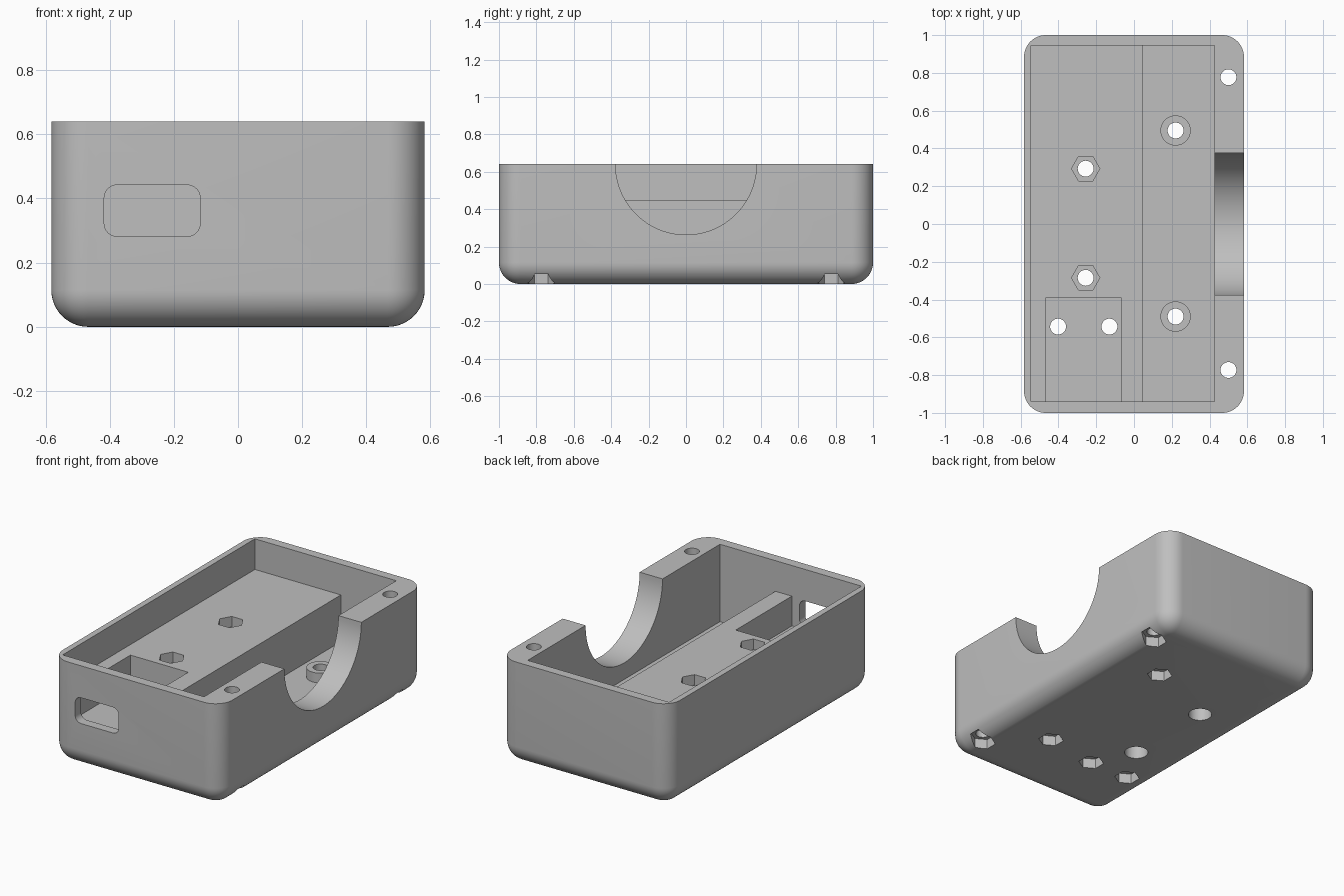
import bpy, bmesh, math
from mathutils import Matrix

cube = bpy.data.objects.get("Cube")
if cube:
    bpy.data.objects.remove(cube, do_unlink=True)

grey = bpy.data.materials.new("light grey plastic")
grey.use_nodes = True
colour = (0.52, 0.52, 0.52, 1)
grey.diffuse_color = colour
grey.node_tree.nodes["Principled BSDF"].inputs["Base Color"].default_value = colour


def add_object(name, bm):
    bmesh.ops.recalc_face_normals(bm, faces=bm.faces)
    mesh = bpy.data.meshes.new(name)
    bm.to_mesh(mesh)
    bm.free()
    mesh.materials.append(grey)
    obj = bpy.data.objects.new(name, mesh)
    bpy.context.collection.objects.link(obj)
    return obj


def box(x0, x1, y0, y1, z0, z1):
    bm = bmesh.new()
    size = Matrix.Diagonal((x1 - x0, y1 - y0, z1 - z0, 1))
    centre = Matrix.Translation(((x0 + x1) / 2, (y0 + y1) / 2, (z0 + z1) / 2))
    bmesh.ops.create_cube(bm, size=1, matrix=centre @ size)
    return bm


def round_edges(bm, rule, radius, segments):
    edges = [e for e in bm.edges if rule(*(v.co for v in e.verts))]
    bmesh.ops.bevel(bm, geom=edges, offset=radius, segments=segments,
                    profile=0.5, affect='EDGES')


def prism(x, y, z0, z1, radius, sides=48, turn=0):
    bm = bmesh.new()
    place = Matrix.Translation((x, y, (z0 + z1) / 2)) @ Matrix.Rotation(turn, 4, 'Z')
    bmesh.ops.create_cone(bm, cap_ends=True, segments=sides, radius1=radius,
                          radius2=radius, depth=z1 - z0, matrix=place)
    return bm


def combine(target, bm, operation='DIFFERENCE'):
    tool = add_object("tool", bm)
    tool.hide_render = True
    mod = target.modifiers.new("combine", 'BOOLEAN')
    mod.operation = operation
    mod.solver = 'EXACT'
    mod.object = tool
    bpy.context.view_layer.objects.active = target
    bpy.ops.object.modifier_apply(modifier=mod.name)
    bpy.data.objects.remove(tool, do_unlink=True)


TOP = 0.64

# Outer shell with rounded corners and base, sharp rim
shell = box(-0.582, 0.582, -1, 1, 0, TOP)
round_edges(shell, lambda a, b: min(a.z, b.z) < 0.01, 0.115, 12)
enclosure = add_object("enclosure_base", shell)

# Stepped interior: raised shelf on the right, deep bay on the left
profile = [(-0.545, 0.45), (0.045, 0.45), (0.045, 0.16),
           (0.425, 0.16), (0.425, 0.8), (-0.545, 0.8)]
bay = bmesh.new()
face = bay.faces.new([bay.verts.new((x, -0.94, z)) for x, z in profile])
wall = bmesh.ops.extrude_face_region(bay, geom=[face])["geom"]
bmesh.ops.translate(bay, vec=(0, 1.884, 0),
                    verts=[v for v in wall if isinstance(v, bmesh.types.BMVert)])
combine(enclosure, bay)

# Connector pocket in the shelf and rounded port in the front wall
combine(enclosure, box(-0.465, -0.068, -0.943, -0.39, 0.265, 0.5))
port = box(-0.417, -0.118, -1.1, -0.9, 0.282, 0.442)
round_edges(port, lambda a, b: abs(a.y - b.y) > 0.1, 0.04, 8)
combine(enclosure, port)

# Half-round notch in the thick side wall
notch = prism(0, 0, -0.2, 0.2, 0.377, 96)
bmesh.ops.transform(notch, verts=notch.verts, matrix=Matrix.Translation(
    (0.55, 0, TOP)) @ Matrix.Rotation(math.pi / 2, 4, 'Y'))
combine(enclosure, notch)

# Standoffs in the deep bay
for y in (-0.49, 0.495):
    combine(enclosure, prism(0.22, y, 0.1, 0.22, 0.08), 'UNION')

# Screw holes with nut recesses under the base
nut_holes = [(0.5, -0.773), (0.5, 0.777), (0.22, -0.49), (0.22, 0.495),
             (-0.402, -0.543), (-0.13, -0.543)]
for x, y in nut_holes:
    combine(enclosure, prism(x, y, -0.1, 0.8, 0.042))
    combine(enclosure, prism(x, y, -0.1, 0.062, 0.073, 6))

# Shelf holes: nut recess above, round screw-head recess below
for y in (-0.285, 0.293):
    combine(enclosure, prism(-0.256, y, -0.1, 0.8, 0.042))
    combine(enclosure, prism(-0.256, y, 0.385, 0.8, 0.075, 6, math.pi / 6))
    combine(enclosure, prism(-0.256, y, -0.1, 0.08, 0.068))

# Smooth the rounds, keep the edges crisp
bpy.ops.object.select_all(action='DESELECT')
enclosure.select_set(True)
bpy.context.view_layer.objects.active = enclosure
bpy.ops.object.shade_smooth_by_angle(angle=math.radians(30))
